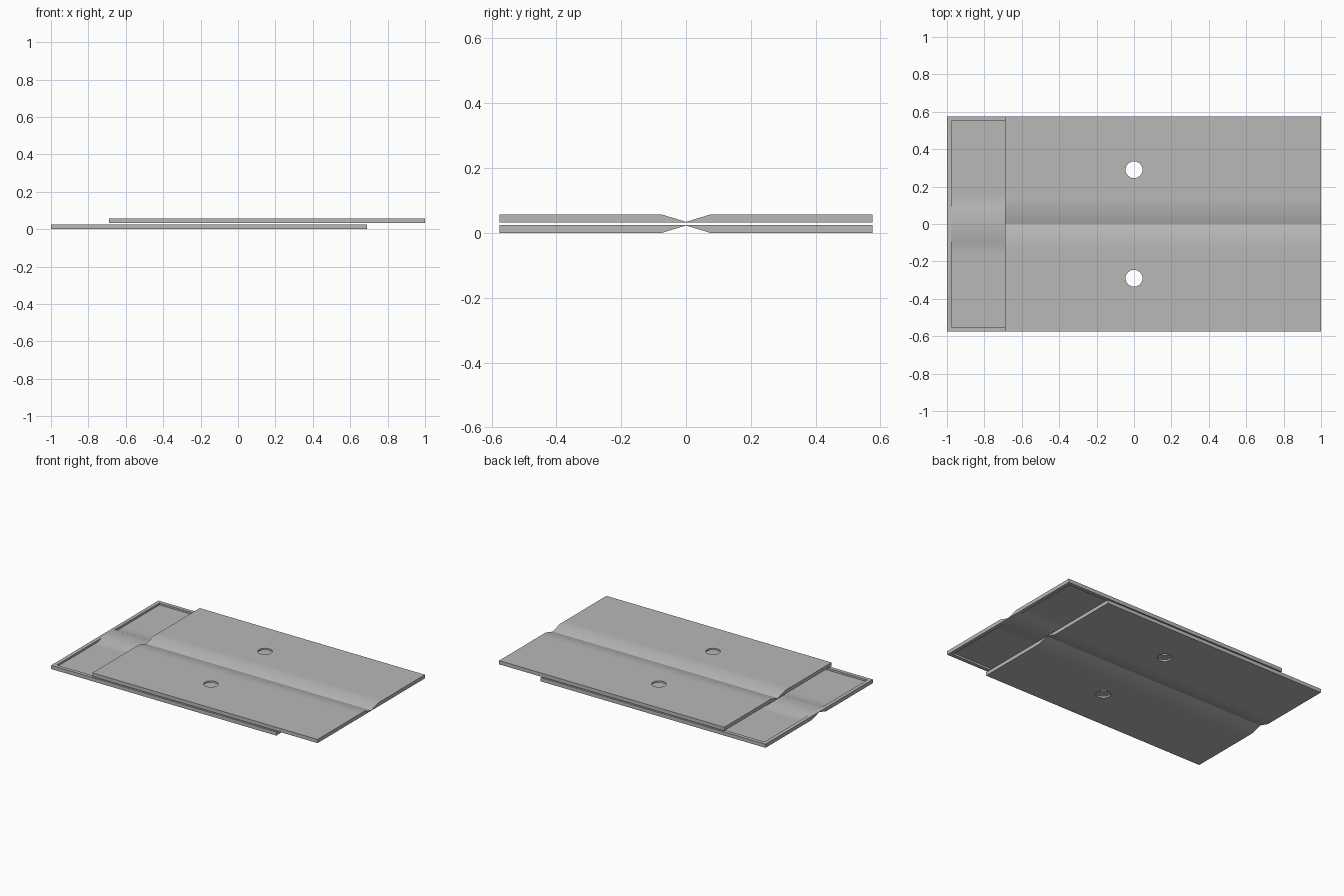
import bpy
import bmesh
from math import radians, pi
from mathutils import Matrix, Vector

cube = bpy.data.objects.get("Cube")
if cube:
    bpy.data.objects.remove(cube, do_unlink=True)

LENGTH = 1.69      # one tray along x
HALF_WIDTH = 0.575
THICK = 0.025      # tray height
RIM = 0.025        # rim width
FLOOR = 0.012      # sheet under the recess
HEIGHT = 0.057     # both trays stacked

grey = bpy.data.materials.new("plain grey")
grey.use_nodes = True
grey.diffuse_color = (0.48, 0.48, 0.48, 1)
grey.node_tree.nodes["Principled BSDF"].inputs["Base Color"].default_value = grey.diffuse_color


def add_object(name, bm):
    bmesh.ops.recalc_face_normals(bm, faces=bm.faces)
    mesh = bpy.data.meshes.new(name)
    bm.to_mesh(mesh)
    bm.free()
    obj = bpy.data.objects.new(name, mesh)
    bpy.context.collection.objects.link(obj)
    return obj


def extrude_profile(name, profile, x0, x1):
    """Sweep a y-z outline along x."""
    bm = bmesh.new()
    face = bm.faces.new([bm.verts.new((x0, y, z)) for y, z in profile])
    swept = bmesh.ops.extrude_face_region(bm, geom=[face])["geom"]
    verts = [v for v in swept if isinstance(v, bmesh.types.BMVert)]
    bmesh.ops.translate(bm, verts=verts, vec=Vector((x1 - x0, 0, 0)))
    return add_object(name, bm)


def hole_cutter(name, y):
    bm = bmesh.new()
    bmesh.ops.create_cone(bm, cap_ends=True, segments=32, radius1=0.045, radius2=0.045,
                          depth=0.2, matrix=Matrix.Translation((0, y, 0)))
    return add_object(name, bm)


def finish(obj):
    obj.data.materials.clear()
    obj.data.materials.append(grey)
    bpy.ops.object.select_all(action='DESELECT')
    obj.select_set(True)
    bpy.context.view_layer.objects.active = obj
    bpy.ops.object.shade_smooth_by_angle(angle=radians(30))


# Lower tray: two panels joined by a thin V-shaped hinge
half = [(0.075, 0), (0.13, 0), (HALF_WIDTH, 0), (HALF_WIDTH, THICK)]
outline = [(0, THICK - 0.002)] + half + [(-y, z) for y, z in reversed(half)]
lower = extrude_profile("lower_tray", outline, -1, LENGTH - 1)

# Shallow recess in each panel, ramping up to the hinge, and a round hole
inner = HALF_WIDTH - RIM
pocket = [(0.064, THICK + 0.002), (0.11, FLOOR), (0.16, FLOOR), (inner, FLOOR), (inner, THICK + 0.002)]
cutters = []
for side in (1, -1):
    cutters.append(extrude_profile("recess_cutter", [(side * y, z) for y, z in pocket],
                                   -1 + RIM, LENGTH - 1 - RIM))
    cutters.append(hole_cutter("hole_cutter", side * 0.29))
for cutter in cutters:
    cutter.hide_render = True
    mod = lower.modifiers.new("cut", 'BOOLEAN')
    mod.operation = 'DIFFERENCE'
    mod.solver = 'EXACT'
    mod.object = cutter

bpy.context.view_layer.update()
cut_mesh = bpy.data.meshes.new_from_object(lower.evaluated_get(bpy.context.evaluated_depsgraph_get()))
lower.modifiers.clear()
lower.data = cut_mesh
for cutter in cutters:
    bpy.data.objects.remove(cutter, do_unlink=True)

# Upper tray: the same part turned over, facing the lower one
upper = bpy.data.objects.new("upper_tray", cut_mesh.copy())
bpy.context.collection.objects.link(upper)
upper.data.transform(Matrix.Translation((0, 0, HEIGHT)) @ Matrix.Rotation(pi, 4, 'Y'))

for tray in (lower, upper):
    finish(tray)
